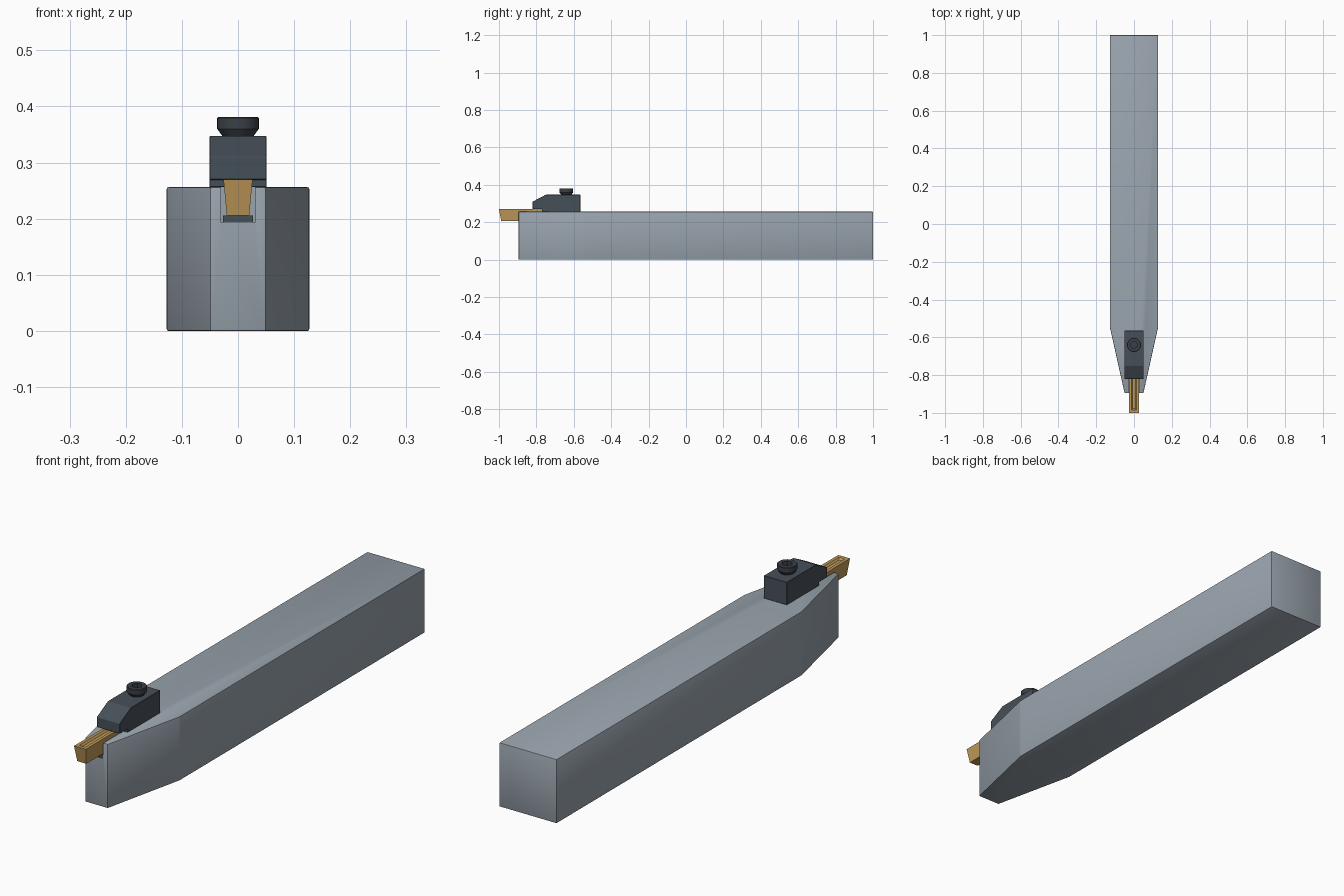
import bpy
import bmesh
from math import cos, sin, pi, radians

cube = bpy.data.objects.get("Cube")
if cube:
    bpy.data.objects.remove(cube, do_unlink=True)


def make_material(name, rgb):
    mat = bpy.data.materials.new(name)
    mat.use_nodes = True
    mat.diffuse_color = (*rgb, 1)
    mat.node_tree.nodes["Principled BSDF"].inputs["Base Color"].default_value = (*rgb, 1)
    return mat


steel = make_material("grey steel", (0.32, 0.37, 0.42))
dark_steel = make_material("dark steel", (0.062, 0.08, 0.098))
black_steel = make_material("black steel", (0.043, 0.052, 0.062))
gold = make_material("gold carbide", (0.52, 0.32, 0.10))


def make_loft(name, rings, mat):
    """Skin a closed solid through rings that have equal point counts."""
    bm = bmesh.new()
    loops = [[bm.verts.new(p) for p in ring] for ring in rings]
    count = len(loops[0])
    for low, high in zip(loops, loops[1:]):
        for i in range(count):
            j = (i + 1) % count
            bm.faces.new((low[i], low[j], high[j], high[i]))
    bm.faces.new(loops[0][::-1])
    bm.faces.new(loops[-1])
    bmesh.ops.recalc_face_normals(bm, faces=bm.faces)
    mesh = bpy.data.meshes.new(name)
    bm.to_mesh(mesh)
    bm.free()
    mesh.materials.append(mat)
    obj = bpy.data.objects.new(name, mesh)
    bpy.context.collection.objects.link(obj)
    return obj


def rect(half_x, y0, y1, z):
    return [(-half_x, y0, z), (half_x, y0, z), (half_x, y1, z), (-half_x, y1, z)]


def circle(radius, y, z, sides):
    return [(radius * cos(2 * pi * i / sides), y + radius * sin(2 * pi * i / sides), z)
            for i in range(sides)]


def activate(obj):
    bpy.ops.object.select_all(action="DESELECT")
    obj.select_set(True)
    bpy.context.view_layer.objects.active = obj


def bevel(obj, width, segments=1):
    mod = obj.modifiers.new("edge bevel", "BEVEL")
    mod.width = width
    mod.segments = segments
    mod.limit_method = "ANGLE"
    mod.angle_limit = radians(10)
    activate(obj)
    bpy.ops.object.modifier_apply(modifier=mod.name)


def cut(obj, cutter):
    mod = obj.modifiers.new("cut", "BOOLEAN")
    mod.operation = "DIFFERENCE"
    mod.solver = "EXACT"
    mod.object = cutter
    cutter.hide_render = True
    activate(obj)
    bpy.ops.object.modifier_apply(modifier=mod.name)
    bpy.data.objects.remove(cutter, do_unlink=True)


def smooth(obj, angle=30):
    activate(obj)
    bpy.ops.object.shade_smooth_by_angle(angle=radians(angle))


# Shank: square bar with a tapered nose and a slot for the insert
side = [(0.05, -0.895), (0.127, -0.55), (0.127, 1.0)]
outline = side + [(-x, y) for x, y in reversed(side)]
shank = make_loft("shank", [[(x, y, z) for x, y in outline] for z in (0, 0.256)], steel)
bevel(shank, 0.003, 2)
cut(shank, make_loft("slot_cutter", [rect(0.03, -1, -0.68, z) for z in (0.193, 0.3)], steel))
smooth(shank)

# Seat in the slot
make_loft("insert_seat", [rect(0.027, -0.893, -0.685, z) for z in (0.193, 0.206)], dark_steel)

# Cutting insert: tapered bar with a chip groove sunk into its top
insert = make_loft("cutting_insert", [rect(0.02, -0.988, -0.7, 0.206),
                                      rect(0.026, -1, -0.7, 0.27)], gold)
cut(insert, make_loft("groove_cutter", [rect(0.007, -0.978, -0.72, 0.263),
                                        rect(0.015, -0.988, -0.71, 0.272)], gold))

# Clamp: side profile swept across the width
profile = [(-0.82, 0.27), (-0.82, 0.31), (-0.75, 0.347), (-0.565, 0.347),
           (-0.565, 0.256), (-0.77, 0.256), (-0.77, 0.27)]
clamp = make_loft("clamp", [[(x, y, z) for y, z in profile] for x in (-0.051, 0.051)], dark_steel)
bevel(clamp, 0.001)

# Clamp screw: turned head with a hex socket
SCREW_Y = -0.64
head = [(0.027, 0.346), (0.037, 0.36), (0.037, 0.379), (0.035, 0.381)]
screw = make_loft("clamp_screw", [circle(r, SCREW_Y, z, 32) for r, z in head], black_steel)
cut(screw, make_loft("socket_cutter", [circle(0.02, SCREW_Y, z, 6) for z in (0.363, 0.4)],
                     black_steel))
smooth(screw)
